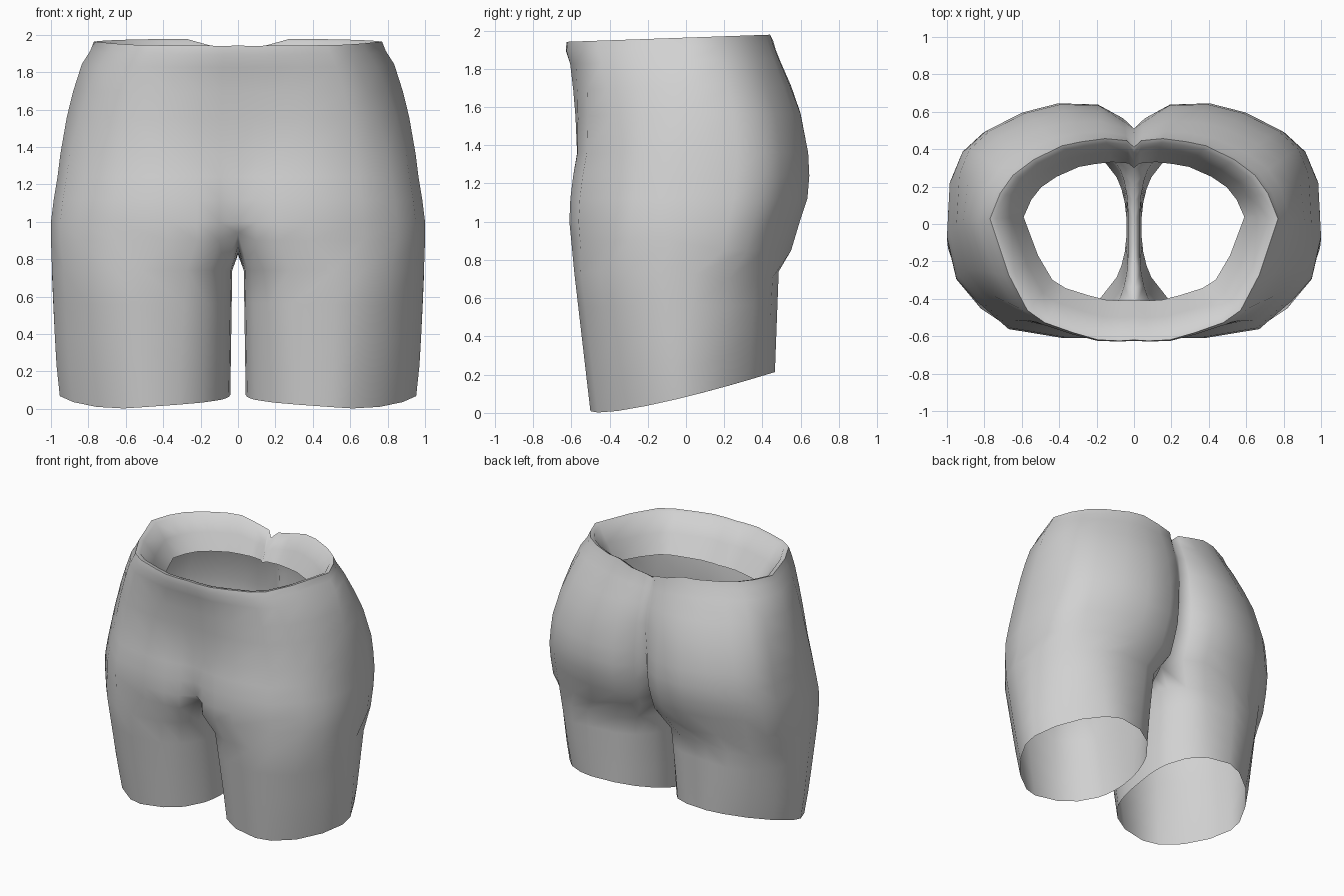
import bpy, bmesh, math

if "Cube" in bpy.data.objects:
    bpy.data.objects.remove(bpy.data.objects["Cube"])

# Half outlines from front midline to back midline: (x fraction, y fraction)
HIP = [(0, -.95), (.1, -.97), (.22, -1), (.38, -1), (.67, -.92), (.85, -.66), (.95, -.47), (1, -.1),
       (.985, .38), (.93, .6), (.82, .76), (.62, .92), (.42, 1), (.2, .99), (.06, .87), (0, .8)]
WAIST = [(0, -1), (.1, -1), (.25, -.99), (.42, -.92), (.62, -.82), (.74, -.7), (.87, -.35), (1, .2),
         (.93, .45), (.84, .63), (.7, .78), (.5, .92), (.36, .96), (.2, .99), (.05, .97), (0, .95)]
N = len(HIP)
INNER = 6  # points along the inner thigh
DIP = {N - 3: .035, N - 2: .055, N - 1: .09}  # notch in the back of the waist

# Torso levels: z, half width, front y, back y, front midline y, back midline y
LEVELS = [(.90, 1.0, -.60, .55, -.46, .30), (1.0, 1.0, -.61, .595, -.52, .39),
          (1.12, .985, -.605, .635, -.55, .46), (1.24, .965, -.59, .645, -.555, .49),
          (1.36, .95, -.57, .64, -.555, .505), (1.56, .915, -.58, .605, -.57, .51),
          (1.70, .88, -.593, .555, -.585, .49), (1.84, .835, -.61, .50, -.605, .45),
          (1.91, .79, -.63, .475, -.625, .43), (1.96, .77, -.625, .462, -.62, .41)]


def torso_ring(z, w, f, b, fm, bm, t, tilt=0.0, dip=0.0):
    """Half outline at one height; t blends hip outline into waist outline."""
    c, h = (f + b) / 2, (b - f) / 2
    ring = []
    for k, (p, q) in enumerate(zip(HIP, WAIST)):
        x = w * (p[0] * (1 - t) + q[0] * t)
        y = c + h * (p[1] * (1 - t) + q[1] * t)
        if k == 0:
            y = fm
        if k == N - 1:
            y = bm
        ring.append((x, y, z + tilt * (y + .08) - dip * DIP.get(k, 0)))
    return ring


def hem_z(x, y):
    """Hem is lowest at the front outside and rises to the back and inside."""
    front = min(1, max(0, -y / .4))
    return .002 + .21 * max(0, (y + .43) / .89) ** 1.3 + .04 * front * max(0, .6 - x) / .56


def leg_ring(s):
    """Closed thigh loop; s = 0 at the hem, 1 just under the crotch."""
    x0, x1 = .04 - .01 * s, .962 + .04 * s ** .6
    y0, y1 = -.50 - .085 * s, .465 + .02 * s
    ring = []
    for i in range(N + INNER):
        if i < N:
            a = math.radians(-150 + 300 * i / (N - 1))
        else:
            a = math.radians(150 + 60 * (i - N + 1) / (INNER + 1))
        ca, sa = math.cos(a), math.sin(a)
        if ca < 0:
            e = .85 - .2 * s             # inner side
        elif sa < 0:
            e = 1.33 - .26 * s           # outer front
        else:
            e = 1.28 - .3 * s            # outer back
        x = (x0 + x1) / 2 + (x1 - x0) / 2 * math.copysign(abs(ca) ** e, ca)
        y = (y0 + y1) / 2 + (y1 - y0) / 2 * math.copysign(abs(sa) ** e, sa)
        top = .74 - .1 * max(0, sa) * max(0, ca)
        ring.append((x, y, hem_z(x, y) * (1 - s) + top * s))
    return ring


bm = bmesh.new()


def bridge(a, b, closed):
    n = len(a)
    for i in range(n if closed else n - 1):
        j = (i + 1) % n
        bm.faces.new((a[i], a[j], b[j], b[i]))


def add(points):
    return [bm.verts.new(p) for p in points]


# Thigh
previous = add(leg_ring(0))
for s in (.25, .5, .75, 1):
    ring = add(leg_ring(s))
    bridge(previous, ring, True)
    previous = ring

# Crotch: the inner points land on the centre seam, the outer back sags a little
crotch = [(x, y, z - .05 * (8 <= k <= 12)) for k, (x, y, z) in enumerate(torso_ring(*LEVELS[0], 0))]
crotch[0] = (0, -.46, .94)
seam = [(0, .21, .87), (0, .12, .85), (0, .02, .835), (0, -.09, .825), (0, -.2, .835), (0, -.34, .87)]
ring = add(crotch + seam)
bridge(previous, ring, True)
previous = ring[:N]

# Hips up to the waist rim
for level in LEVELS[1:]:
    t = max(0, (level[0] - 1.3) / .66) ** 1.3
    ring = add(torso_ring(*level, t, .035 * t, max(0, (level[0] - 1.7) / .26)))
    bridge(previous, ring, False)
    previous = ring

# Waistband folded inward and down
for fold in ((1.95, .735, -.59, .44, -.585, .38, 1, .03, 1), (1.83, .66, -.50, .39, -.495, .33, 1, .06, .6),
             (1.70, .59, -.41, .335, -.405, .30, 1, .09, 0)):
    ring = add(torso_ring(*fold))
    bridge(previous, ring, False)
    previous = ring

bmesh.ops.recalc_face_normals(bm, faces=bm.faces)
mesh = bpy.data.meshes.new("shorts")
bm.to_mesh(mesh)
bm.free()
shorts = bpy.data.objects.new("shorts", mesh)
bpy.context.collection.objects.link(shorts)

# Mirror to the other leg
mirror = shorts.modifiers.new("mirror", 'MIRROR')
mirror.use_clip = True
mirror.merge_threshold = .002

grey = bpy.data.materials.new("light grey")
grey.diffuse_color = (.64, .64, .64, 1)
grey.use_nodes = True
grey.node_tree.nodes["Principled BSDF"].inputs["Base Color"].default_value = grey.diffuse_color
mesh.materials.append(grey)

bpy.context.view_layer.objects.active = shorts
shorts.select_set(True)
bpy.ops.object.shade_smooth_by_angle(angle=math.radians(75))
